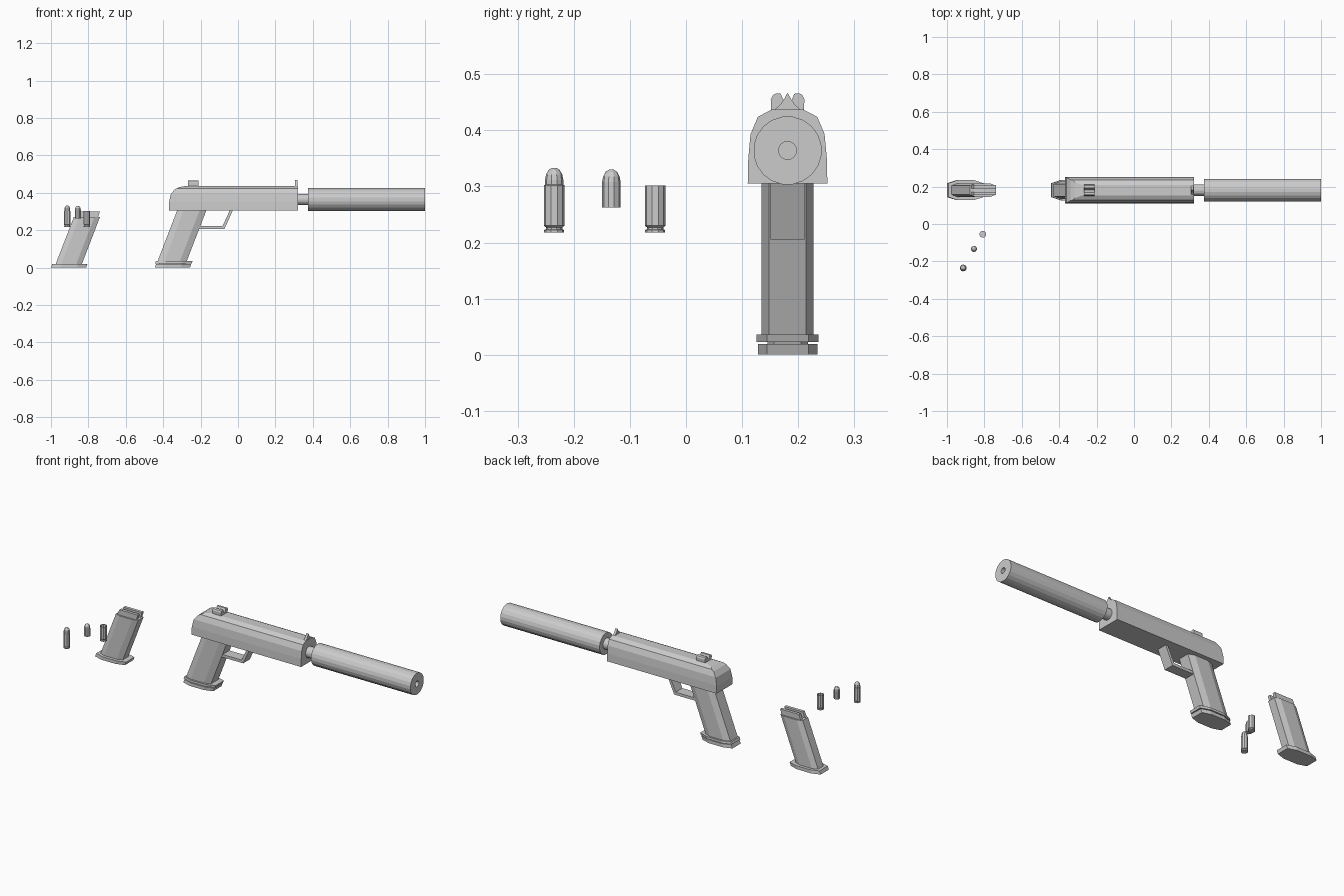
import bpy, bmesh, math
from mathutils import Vector

if "Cube" in bpy.data.objects:
    bpy.data.objects.remove(bpy.data.objects["Cube"])

Y = 0.181          # centre plane of pistol and magazine
BORE = 0.364       # barrel height
SLOPE = 0.385      # forward lean of the grip


def loft(name, rings, caps=(True, True)):
    bm = bmesh.new()
    vs = [[bm.verts.new(p) for p in ring] for ring in rings]
    for a, b in zip(vs, vs[1:]):
        for i in range(len(a)):
            j = (i + 1) % len(a)
            bm.faces.new((a[i], a[j], b[j], b[i]))
    if caps[0]:
        bm.faces.new(vs[0][::-1])
    if caps[1]:
        bm.faces.new(vs[-1])
    bmesh.ops.recalc_face_normals(bm, faces=bm.faces)
    me = bpy.data.meshes.new(name)
    bm.to_mesh(me)
    bm.free()
    ob = bpy.data.objects.new(name, me)
    bpy.context.collection.objects.link(ob)
    return ob


def side_prism(name, pts, y0, y1):
    """Side profile (x, z) extruded across y."""
    return loft(name, [[(x, y, z) for x, z in pts] for y in (y0, y1)])


def long_prism(name, pts, x0, x1):
    """Cross-section (y offset, z) extruded along x."""
    return loft(name, [[(x, Y + y, z) for y, z in pts] for x in (x0, x1)])


def lathe(name, profile, n, place, caps=(True, True)):
    """Profile (radius, distance) turned round an axis; place maps to the world."""
    rings = []
    for r, d in profile:
        angles = [2 * math.pi * (i + 0.5) / n for i in range(n)]
        rings.append([place(r * math.cos(a), r * math.sin(a), d) for a in angles])
    return loft(name, rings, caps)


def mirrored(half):
    return half + [(-y, z) for y, z in reversed(half) if y]


def leaning_octagon(name, cx, z0, z1, hx, hy, cut_x, cut_y):
    """Chamfered column that leans forward as it rises."""
    half = [(hx, hy - cut_y), (hx - cut_x, hy), (-hx + cut_x, hy), (-hx, hy - cut_y)]
    ring = half + [(x, -y) for x, y in reversed(half)]
    return loft(name, [[(cx + SLOPE * (z - z0) + x, Y + y, z) for x, y in ring]
                       for z in (z0, z1)])


# Slide: cross-section trimmed by the rounded rear profile
slide = long_prism("slide", mirrored(
    [(0.071, 0.305), (0.070, 0.35), (0.066, 0.393), (0.053, 0.424), (0.028, 0.437)]),
    -0.37, 0.32)
trim = side_prism("slide_trim", [(-0.371, 0.2), (-0.369, 0.345), (-0.36, 0.39), (-0.34, 0.417),
                                 (-0.315, 0.43), (-0.27, 0.438), (0.4, 0.438), (0.4, 0.2)],
                  Y - 0.2, Y + 0.2)
trim.hide_render = True
mod = slide.modifiers.new("rear_rounding", "BOOLEAN")
mod.operation = "INTERSECT"
mod.solver = "EXACT"
mod.object = trim
bpy.context.view_layer.objects.active = slide
bpy.ops.object.modifier_apply(modifier=mod.name)
bpy.data.objects.remove(trim)

# Barrel stub and suppressor with an open bore
lathe("suppressor", [(0.016, 0.85), (0.016, 1.0), (0.061, 1.0), (0.061, 0.375), (0.031, 0.375),
                     (0.031, 0.30)], 20, lambda a, b, d: (d, Y + a, BORE + b))

# Sights
long_prism("front_sight", mirrored([(0.026, 0.434), (0.013, 0.446), (0.006, 0.456), (0.0, 0.467)]),
           0.304, 0.317)
long_prism("rear_sight", mirrored([(0.029, 0.43), (0.030, 0.455), (0.026, 0.463), (0.020, 0.466),
                                   (0.012, 0.465), (0.008, 0.455), (0.0, 0.445)]), -0.268, -0.212)

# Trigger guard
side_prism("trigger_guard", [(-0.215, 0.205), (-0.073, 0.205), (-0.026, 0.31), (-0.042, 0.31),
                             (-0.083, 0.221), (-0.215, 0.221)], Y - 0.03, Y + 0.03)

# Grip, its collar and the seated magazine's base
leaning_octagon("grip", -0.352, 0.034, 0.312, 0.078, 0.046, 0.036, 0.013)
leaning_octagon("grip_collar", -0.345, 0.023, 0.036, 0.098, 0.055, 0.052, 0.018)
leaning_octagon("seated_magazine", -0.352, 0.018, 0.025, 0.07, 0.036, 0.03, 0.012)
leaning_octagon("seated_magazine_base", -0.351, 0.0, 0.019, 0.094, 0.053, 0.05, 0.016)

# Loose magazine with two feed lips
leaning_octagon("magazine_body", -0.905, 0.018, 0.27, 0.07, 0.036, 0.03, 0.012)
leaning_octagon("magazine_base", -0.906, 0.0, 0.019, 0.094, 0.053, 0.05, 0.016)
for side, label in ((-1, "left"), (1, "right")):
    side_prism("feed_lip_" + label, [(-0.87, 0.265), (-0.855, 0.3), (-0.738, 0.3), (-0.75, 0.265)],
               Y + side * 0.010, Y + side * 0.027)

# Cartridge, bullet and empty case
CASE = [(0.018, 0.218), (0.018, 0.2225), (0.0145, 0.2235), (0.0145, 0.227), (0.0185, 0.230),
        (0.0185, 0.302)]


def ogive(z0, top, r):
    return [(r, z0), (r, top - 0.022), (r * 0.88, top - 0.012),
            (r * 0.62, top - 0.004), (r * 0.25, top)]


def standing(x, y):
    return lambda a, b, d: (x + a, y + b, d)


lathe("cartridge", CASE + ogive(0.303, 0.333, 0.0165), 10, standing(-0.913, -0.235))
lathe("bullet", ogive(0.262, 0.33, 0.0165), 10, standing(-0.856, -0.133))
lathe("empty_case", CASE + [(0.0165, 0.302), (0.0165, 0.232)], 10, standing(-0.808, -0.055))
